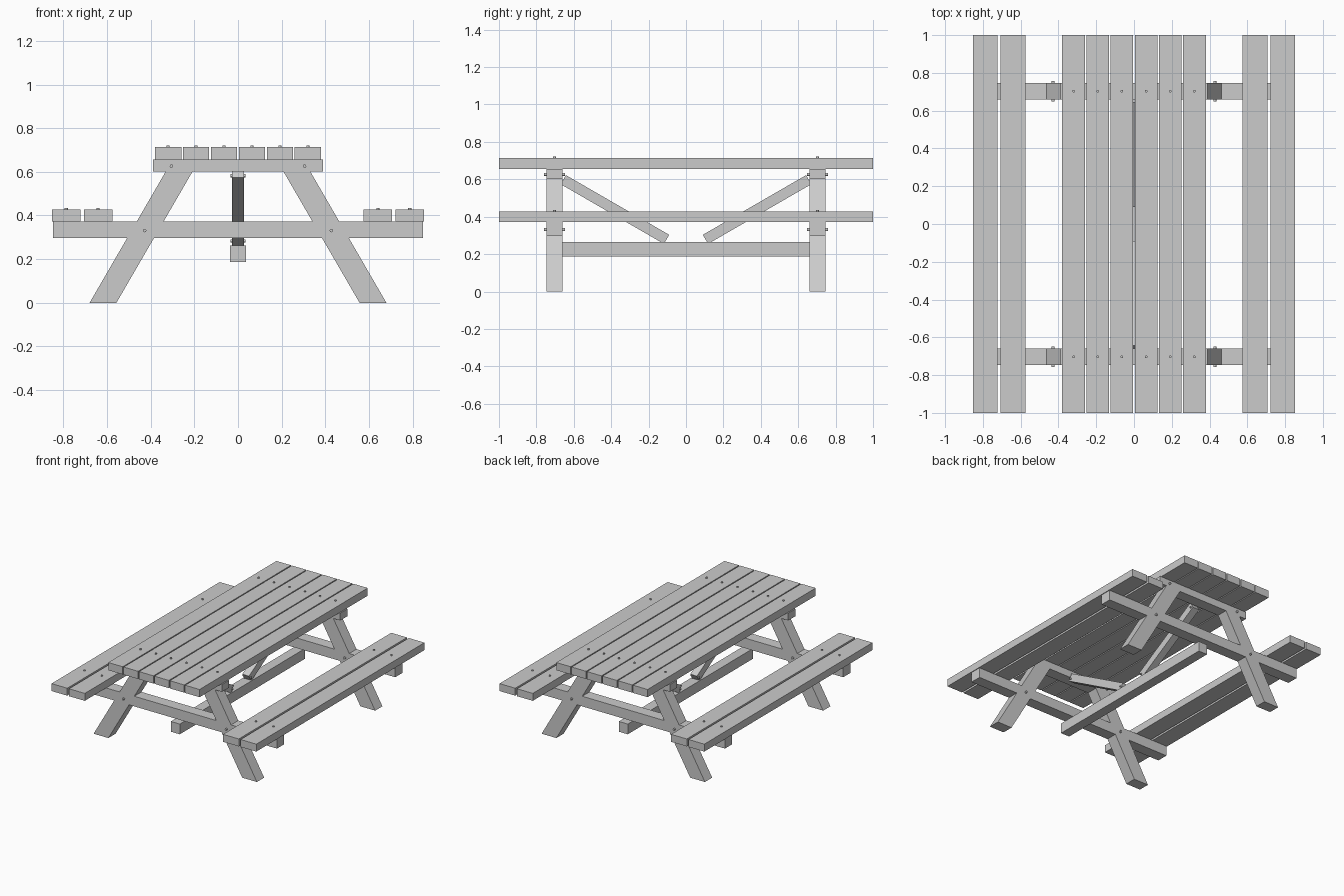
import bpy, bmesh, math
from mathutils import Matrix, Vector

if "Cube" in bpy.data.objects:
    bpy.data.objects.remove(bpy.data.objects["Cube"])

grey = bpy.data.materials.new("timber grey")
grey.diffuse_color = (0.6, 0.6, 0.6, 1)
grey.use_nodes = True
grey.node_tree.nodes["Principled BSDF"].inputs["Base Color"].default_value = grey.diffuse_color


def finish(name, bm):
    bmesh.ops.recalc_face_normals(bm, faces=bm.faces)
    me = bpy.data.meshes.new(name)
    bm.to_mesh(me)
    bm.free()
    me.materials.append(grey)
    ob = bpy.data.objects.new(name, me)
    bpy.context.collection.objects.link(ob)
    return ob


def box(name, centre, size, rot_x=0.0):
    bm = bmesh.new()
    m = (Matrix.Translation(centre) @ Matrix.Rotation(rot_x, 4, 'X')
         @ Matrix.Diagonal((*size, 1)))
    bmesh.ops.create_cube(bm, size=1, matrix=m)
    return finish(name, bm)


def bolt(name, centre, length, axis, r=0.007):
    bm = bmesh.new()
    rot = Vector((0, 0, 1)).rotation_difference(Vector(axis)).to_matrix().to_4x4()
    bmesh.ops.create_cone(bm, cap_ends=True, segments=12, radius1=r, radius2=r,
                          depth=length, matrix=Matrix.Translation(centre) @ rot)
    return finish(name, bm)


def slanted_leg(name, s, y, half):
    # parallelogram profile, cut level at foot and head
    top = 0.65
    shift = 0.348 * top / 0.6
    prof = [(0.557, 0), (0.68, 0), (0.68 - shift, top), (0.557 - shift, top)]
    bm = bmesh.new()
    f = bm.faces.new([bm.verts.new((s * x, y - half, z)) for x, z in prof])
    ext = bmesh.ops.extrude_face_region(bm, geom=[f])
    vs = [v for v in ext["geom"] if isinstance(v, bmesh.types.BMVert)]
    bmesh.ops.translate(bm, vec=(0, 2 * half, 0), verts=vs)
    return finish(name, bm)


FY, HALF = 0.703, 0.043

# table top and bench planks, with bolt heads on the frames
for i in range(6):
    x = (i - 2.5) * 0.128
    box("table_plank", (x, 0, 0.684), (0.12, 2.0, 0.058))
    for y in (-FY, FY):
        bolt("table_plank_bolt", (x, y, 0.708), 0.026, (0, 0, 1))
for s in (-1, 1):
    for x in (0.641, 0.787):
        box("bench_plank", (s * x, 0, 0.4), (0.131, 2.0, 0.056))
        for y in (-FY, FY):
            bolt("bench_plank_bolt", (s * x, y, 0.422), 0.026, (0, 0, 1))

# end frames
for y in (-FY, FY):
    box("top_beam", (0, y, 0.628), (0.778, 2 * HALF, 0.055))
    box("bench_beam", (0, y, 0.334), (1.694, 2 * HALF, 0.076))
    for s in (-1, 1):
        slanted_leg("leg", s, y, HALF)
        bolt("upper_leg_bolt", (s * 0.305, y, 0.626), 0.11, (0, 1, 0), 0.008)
        bolt("lower_leg_bolt", (s * 0.428, y, 0.331), 0.11, (0, 1, 0), 0.008)

# central stretcher and diagonal braces
box("stretcher", (0, 0, 0.225), (0.074, 1.49, 0.077))
for s in (-1, 1):
    a, b = Vector((0, s * 0.656, 0.598)), Vector((0, s * 0.104, 0.279))
    d = a - b
    box("diagonal_brace", (a + b) / 2, (0.056, d.length, 0.056),
        math.atan2(d.z, d.y))
    bolt("upper_brace_bolt", (0, s * 0.648, 0.582), 0.07, (1, 0, 0))
    bolt("lower_brace_bolt", (0, s * 0.112, 0.284), 0.07, (1, 0, 0))
